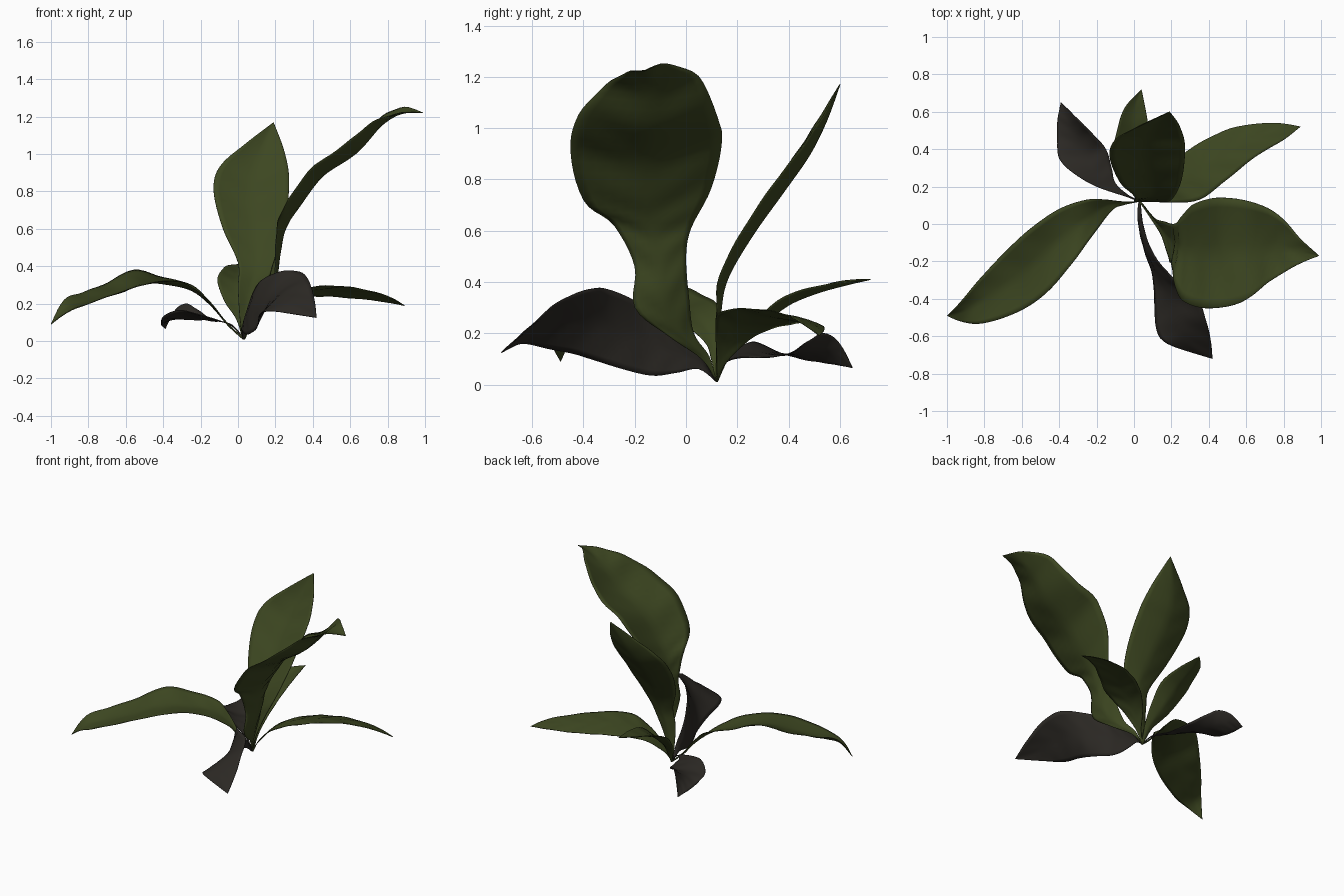
import bpy, bmesh, math
from mathutils import Vector


def material(name, rgb):
    m = bpy.data.materials.new(name)
    m.diffuse_color = (*rgb, 1)
    return m


GREEN = material("leaf green", (0.046, 0.062, 0.015))
DARK = material("withered brown", (0.025, 0.022, 0.018))
STEPS, ACROSS = 5, 12


def spline(pts, i, t):
    # Catmull-Rom point between station i and i + 1
    a, b, c, d = (pts[min(max(k, 0), len(pts) - 1)] for k in (i - 1, i, i + 1, i + 2))
    return 0.5 * (2 * b + (c - a) * t + (2 * a - 5 * b + 4 * c - d) * t * t
                  + (3 * b - a - 3 * c + d) * t ** 3)


def leaf(name, mat, fold, tip, stations, ripple=0.006):
    """Loft between a left and a right edge; fold moves the midrib off the chord."""
    left = [Vector((0.025, 0.12, 0.01))] + [Vector(s[:3]) for s in stations] + [Vector(tip)]
    right = [Vector((0.037, 0.12, 0.01))] + [Vector(s[3:]) for s in stations] + [Vector(tip)]
    rows = [(spline(left, i, k / STEPS), spline(right, i, k / STEPS))
            for i in range(len(left) - 1) for k in range(STEPS)]
    rows.append((left[-1], right[-1]))
    bm = bmesh.new()
    grid = []
    for j, (l, r) in enumerate(rows):
        l0, r0 = rows[max(j - 1, 0)]
        l1, r1 = rows[min(j + 1, len(rows) - 1)]
        width = (r - l).length
        normal = (r - l).cross(l1 + r1 - l0 - r0).normalized()
        row = []
        for k in range(ACROSS + 1):
            s = 2 * k / ACROSS - 1
            lift = fold * width * (1 - abs(s) ** 1.4)
            # side veins running obliquely away from the midrib
            wave = ripple * math.sin(1.3 * j - 4 * abs(s)) * min(1, width * 4) * abs(s) * (1.2 - abs(s))
            row.append(bm.verts.new(l.lerp(r, k / ACROSS) + normal * (lift + wave)))
        grid.append(row)
    for a, b in zip(grid, grid[1:]):
        for k in range(ACROSS):
            bm.faces.new((a[k], a[k + 1], b[k + 1], b[k]))
    bmesh.ops.remove_doubles(bm, verts=bm.verts, dist=0.0003)
    for f in bm.faces:
        f.smooth = True
    me = bpy.data.meshes.new(name)
    bm.to_mesh(me)
    bm.free()
    me.materials.append(mat)
    ob = bpy.data.objects.new(name, me)
    bpy.context.collection.objects.link(ob)
    mod = ob.modifiers.new("thickness", "SOLIDIFY")
    mod.thickness, mod.offset = 0.004, 0


# Large leaf arching up to the right
leaf("large_right_leaf", GREEN, 0.11, (0.99, -0.17, 1.22), [
    (.07, .06, .10, .06, .09, .11), (.15, -.07, .19, .11, .03, .20),
    (.19, -.20, .30, .17, .01, .35), (.20, -.20, .46, .21, .00, .50),
    (.21, -.28, .62, .24, .02, .61), (.25, -.40, .72, .31, .10, .77),
    (.38, -.45, .91, .44, .14, .95), (.57, -.42, 1.05, .62, .12, 1.05),
    (.72, -.31, 1.17, .77, .05, 1.20), (.87, -.22, 1.22, .89, -.08, 1.25)], 0.012)

# Upright leaf at the back
leaf("upright_leaf", GREEN, -0.12, (0.19, 0.60, 1.17), [
    (.01, .12, .12, .06, .12, .12), (.00, .12, .28, .13, .12, .28),
    (.00, .15, .42, .20, .13, .42), (-.08, .23, .60, .25, .22, .60),
    (-.13, .36, .80, .27, .34, .78), (-.10, .45, .93, .27, .44, .91),
    (.02, .52, 1.04, .24, .53, 1.04)])

# Long arching leaf on the left
leaf("long_left_leaf", GREEN, -0.10, (-1.0, -0.49, 0.09), [
    (-.06, .10, .09, -.06, .12, .10), (-.12, .07, .17, -.15, .13, .21),
    (-.22, -.06, .27, -.25, .13, .30), (-.33, -.21, .32, -.40, .08, .34),
    (-.47, -.37, .31, -.56, -.03, .38), (-.62, -.47, .265, -.70, -.16, .31),
    (-.80, -.53, .20, -.83, -.30, .26), (-.91, -.525, .155, -.93, -.42, .22)])

# Low leaf at the back right
leaf("low_right_leaf", GREEN, 0.02, (0.89, 0.52, 0.19), [
    (.07, .16, .09, .09, .12, .11), (.15, .27, .19, .20, .115, .21),
    (.27, .38, .23, .35, .13, .28), (.40, .46, .24, .50, .24, .295),
    (.55, .52, .235, .65, .36, .28), (.75, .54, .215, .80, .45, .24)], 0.01)

# Small leaf at the back
leaf("small_back_leaf", GREEN, -0.14, (0.04, 0.72, 0.41), [
    (-.01, .17, .12, .05, .17, .13), (-.07, .26, .21, .07, .26, .24),
    (-.11, .38, .32, .09, .38, .34), (-.09, .50, .375, .08, .50, .38),
    (-.05, .62, .405, .06, .62, .40)])

# Withered leaf at the back left, twisting towards its tip
leaf("withered_back_leaf", DARK, -0.04, (-0.39, 0.65, 0.065), [
    (-.04, .145, .085, -.03, .155, .085), (-.20, .20, .14, -.10, .22, .105),
    (-.32, .27, .165, -.12, .30, .105), (-.40, .35, .13, -.15, .40, .12),
    (-.41, .45, .10, -.22, .48, .17), (-.41, .54, .085, -.28, .54, .20),
    (-.40, .60, .075, -.34, .60, .16)])

# Withered leaf twisting out to the front
leaf("withered_front_leaf", DARK, -0.04, (0.42, -0.72, 0.125), [
    (.02, .05, .06, .04, .05, .12), (.03, -.04, .045, .06, -.05, .20),
    (.055, -.14, .035, .11, -.17, .31), (.10, -.28, .07, .22, -.30, .37),
    (.11, -.42, .115, .33, -.38, .37), (.12, -.56, .145, .38, -.50, .32),
    (.18, -.64, .16, .41, -.62, .215)])
